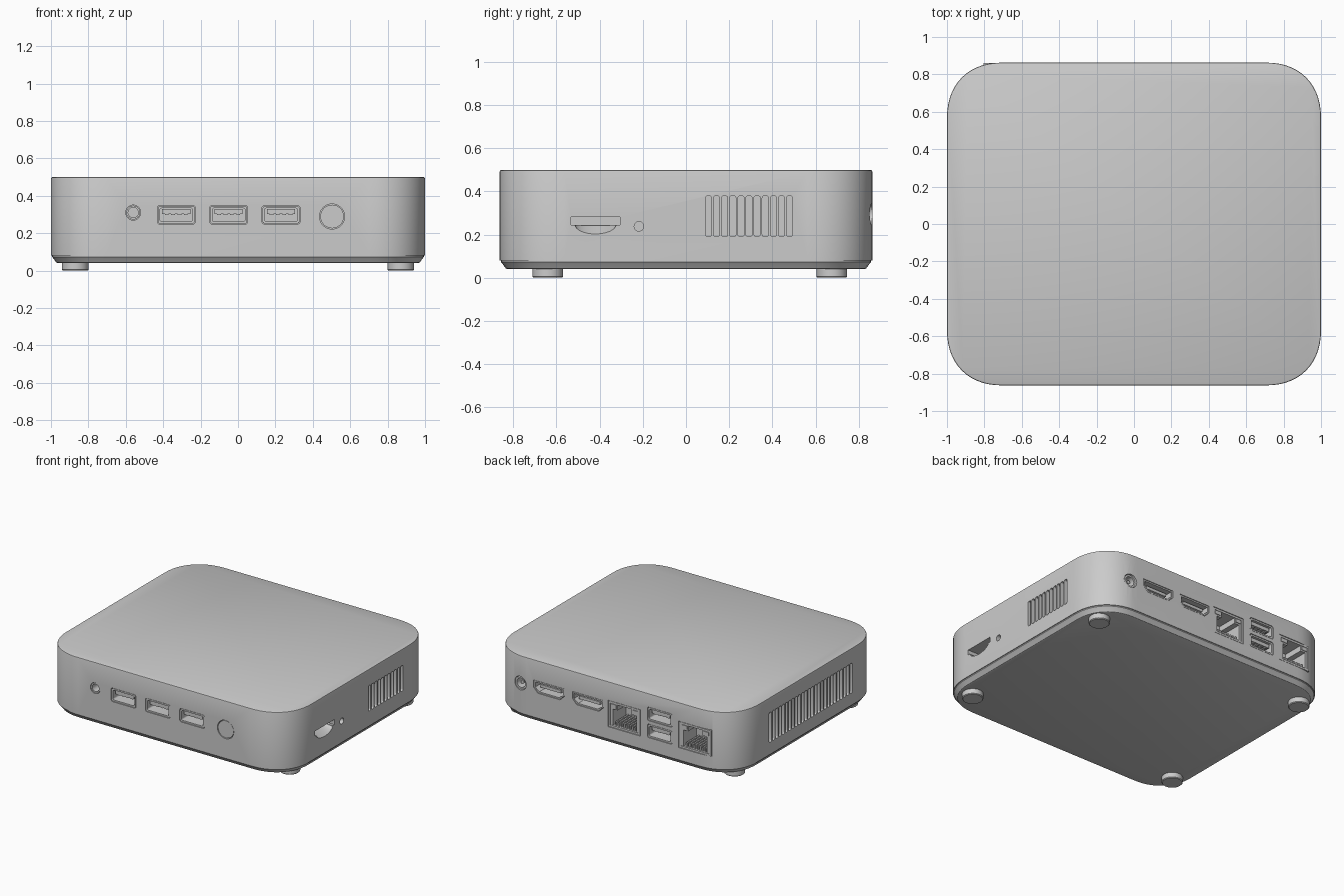
import bpy, bmesh
from math import sin, cos, pi, radians
from mathutils import Matrix

if "Cube" in bpy.data.objects:
    bpy.data.objects.remove(bpy.data.objects["Cube"])

W, D = 1.0, 0.863
T = Matrix.Translation
# Face frames: local (u, depth inwards, v up) -> world
FACE = {
    "front": T((0, -D, 0)),
    "back": T((0, D, 0)) @ Matrix.Rotation(pi, 4, 'Z'),
    "right": T((W, 0, 0)) @ Matrix.Rotation(pi / 2, 4, 'Z'),
    "left": T((-W, 0, 0)) @ Matrix.Rotation(-pi / 2, 4, 'Z'),
}


def finish(bm, name, matrix=Matrix()):
    bmesh.ops.recalc_face_normals(bm, faces=bm.faces)
    mesh = bpy.data.meshes.new(name)
    bm.to_mesh(mesh)
    bm.free()
    mesh.transform(matrix)
    obj = bpy.data.objects.new(name, mesh)
    bpy.context.collection.objects.link(obj)
    smooth(mesh)
    return obj


def smooth(mesh):
    mesh.shade_smooth()
    mesh.set_sharp_from_angle(angle=radians(30))


def bridge(bm, a, b):
    for i in range(len(a)):
        j = (i + 1) % len(a)
        bm.faces.new((a[i], a[j], b[j], b[i]))


def circle(r, n=32):
    return [(r * cos(2 * pi * i / n), r * sin(2 * pi * i / n)) for i in range(n)]


def rect(w, h, u=0, v=0, r=0.0, n=4):
    if not r:
        return [(u + x * w / 2, v + y * h / 2) for x, y in ((1, 1), (-1, 1), (-1, -1), (1, -1))]
    pts = []
    for q, (x, y) in enumerate(((1, 1), (-1, 1), (-1, -1), (1, -1))):
        for i in range(n + 1):
            a = (q + i / n) * pi / 2
            pts.append((u + x * (w / 2 - r) + r * cos(a), v + y * (h / 2 - r) + r * sin(a)))
    return pts


def shrink(pts, t):
    w, h = max(p[0] for p in pts), max(p[1] for p in pts)
    return [(u * (w - t) / w, v * (h - t) / h) for u, v in pts]


def solid(bm, pts, d0, d1, end=None, hole=None, matrix=Matrix()):
    def ring(p, d):
        return [bm.verts.new(matrix @ T((u, d, v)).to_translation()) for u, v in p]
    a, b = ring(pts, d0), ring(end or pts, d1)
    bridge(bm, a, b)
    if hole:
        c, e = ring(hole, d0), ring(hole, d1)
        for x, y in ((c, e), (a, c), (b, e)):
            bridge(bm, x, y)
    else:
        bm.faces.new(a)
        bm.faces.new(b)


def loft(name, rings):
    bm = bmesh.new()
    loops = [[bm.verts.new((x, y, z)) for x, y in pts] for pts, z in rings]
    for a, b in zip(loops, loops[1:]):
        bridge(bm, a, b)
    bm.faces.new(loops[0])
    bm.faces.new(loops[-1])
    return finish(bm, name)


def outline(inset=0.0, r=0.3, n=2.25, seg=14):
    # Rounded plan with soft superellipse corners
    pts, r = [], r - inset
    for q, (sx, sy) in enumerate(((1, 1), (-1, 1), (-1, -1), (1, -1))):
        for i in range(seg + 1):
            a = (q + i / seg) * pi / 2
            c, s = abs(cos(a)) ** (2 / n), abs(sin(a)) ** (2 / n)
            pts.append((sx * (W - inset - r + r * c), sy * (D - inset - r + r * s)))
    return pts


cutters = bmesh.new()


def cut(face, pts, depth, u, v):
    solid(cutters, pts, -0.03, depth, matrix=FACE[face] @ T((u, 0, v)))


def usb_port(name, face, u, v):
    shape = rect(0.203, 0.1, r=0.014)
    cut(face, shape, 0.14, u, v)
    bm = bmesh.new()
    shell = shrink(shape, 0.003)
    solid(bm, shell, 0.002, 0.145, hole=shrink(shell, 0.011))
    solid(bm, rect(0.15, 0.026, 0, 0.018), 0.015, 0.145)
    for i in range(4):
        solid(bm, rect(0.02, 0.008, -0.051 + 0.034 * i, 0.003), 0.02, 0.14)
    finish(bm, name, FACE[face] @ T((u, 0, v)))


def video_port(name, face, u, v):
    shape = [(0.127, 0.045), (-0.127, 0.045), (-0.127, -0.008),
             (-0.09, -0.045), (0.09, -0.045), (0.127, -0.008)]
    cut(face, shape, 0.14, u, v)
    bm = bmesh.new()
    shell = shrink(shape, 0.003)
    solid(bm, shell, 0.002, 0.145, hole=shrink(shell, 0.01))
    solid(bm, rect(0.17, 0.022, 0, 0.004), 0.02, 0.145)
    finish(bm, name, FACE[face] @ T((u, 0, v)))


def network_port(name, face, u, v):
    cut(face, rect(0.265, 0.195), 0.16, u, v)
    bm = bmesh.new()
    frame = rect(0.259, 0.189)
    solid(bm, frame, 0.002, 0.165, hole=shrink(frame, 0.014))
    for s in (-1, 1):
        solid(bm, rect(0.062, 0.045, s * 0.088, 0.062), 0.006, 0.165)   # upper corner
        solid(bm, rect(0.045, 0.026, s * 0.088, 0.064), 0.001, 0.03)    # indicator light
        solid(bm, rect(0.02, 0.13, s * 0.107, -0.02), 0.006, 0.165)     # side wall
    for i in range(8):
        solid(bm, rect(0.011, 0.03, -0.077 + 0.022 * i, -0.068), 0.015, 0.165)
    finish(bm, name, FACE[face] @ T((u, 0, v)))


def round_jack(name, face, u, v, r, d, pin):
    cut(face, circle(r), 0.14, u, v)
    bm = bmesh.new()
    solid(bm, circle(r - 0.003), d, 0.145, hole=circle(r * 0.68))
    if pin:
        solid(bm, circle(pin, 16), d + 0.015, 0.145)
    finish(bm, name, FACE[face] @ T((u, 0, v)))


# Case and bottom cover
body = loft("case_body", [(outline(), 0.08), (outline(), 0.491), (outline(0.002), 0.497),
                          (outline(0.008), 0.5)])
loft("bottom_cover", [(outline(0.036), 0.04), (outline(0.028), 0.043), (outline(0.012), 0.066),
                      (outline(0.006), 0.073), (outline(0.006), 0.085)])

# Feet
for x in (-0.87, 0.87):
    for y in (-0.64, 0.676):
        ring = lambda r: [(x + a, y + b) for a, b in circle(r)]
        loft("foot", [(ring(0.066), 0), (ring(0.071), 0.005), (ring(0.071), 0.045)])

# Front ports and power button
for i in range(3):
    usb_port("front_usb_port", "front", -0.33 + 0.28 * i, 0.298)
round_jack("audio_jack", "front", -0.56, 0.31, 0.04, 0.004, 0)
cut("front", circle(0.067, 48), 0.03, 0.503, 0.289)
bm = bmesh.new()
solid(bm, circle(0.063, 48), 0.003, 0.035)
finish(bm, "power_button", FACE["front"] @ T((0.503, 0, 0.289)))

# Back ports
round_jack("power_jack", "back", -0.75, 0.295, 0.05, 0.012, 0.013)
for u in (-0.513, -0.196):
    video_port("video_port", "back", u, 0.305)
for u in (0.1, 0.676):
    network_port("network_port", "back", u, 0.265)
for v in (0.35, 0.225):
    usb_port("back_usb_port", "back", 0.39, v)

# Right side: card slot, pin hole, short vent
cut("right", rect(0.226, 0.037), 0.14, -0.419, 0.264)
cut("right", circle(0.022, 24), 0.06, -0.218, 0.238)
for i in range(11):
    cut("right", rect(0.028, 0.188, r=0.009), 0.035, 0.104 + 0.0376 * i, 0.285)
# Left side: long vent
for i in range(26):
    cut("left", rect(0.028, 0.22, r=0.009), 0.035, -0.445 + 0.0376 * i, 0.28)

# Finger scoop under the card slot
scoop = bmesh.new()
arc = [(0.095 * cos(a), -0.047 * sin(a)) for a in [pi * i / 20 for i in range(21)]]
arc = [(0.095, 0.006)] + arc + [(-0.095, 0.006)]
solid(scoop, arc, -0.005, 0.06, end=[(u, v if v > 0 else v * 0.1) for u, v in arc],
      matrix=FACE["right"] @ T((0, 0, 0)) @ T((-0.419, 0, 0.2465)))

# Cut all openings into the case
tools = [finish(cutters, "opening_cutter"), finish(scoop, "scoop_cutter")]
for tool in tools:
    tool.hide_render = True
    mod = body.modifiers.new("openings", 'BOOLEAN')
    mod.operation, mod.solver, mod.object = 'DIFFERENCE', 'EXACT', tool
bpy.context.view_layer.update()
graph = bpy.context.evaluated_depsgraph_get()
result = bpy.data.meshes.new_from_object(body.evaluated_get(graph))
body.modifiers.clear()
body.data = result
smooth(result)
for tool in tools:
    bpy.data.objects.remove(tool)
